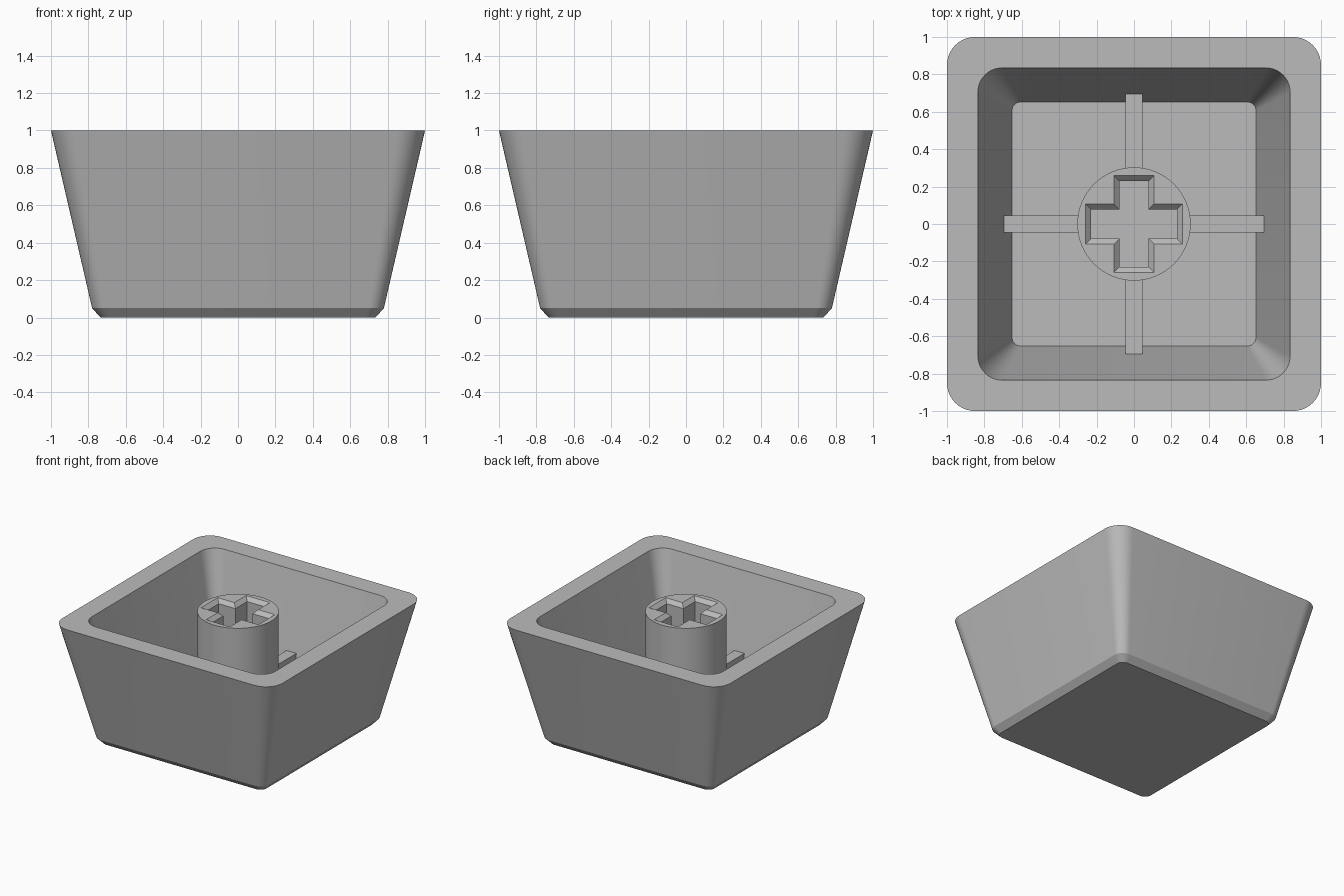
import bpy
import bmesh
from math import cos, sin, pi, radians

cube = bpy.data.objects.get("Cube")
if cube:
    bpy.data.objects.remove(cube, do_unlink=True)

grey = bpy.data.materials.new("plastic grey")
grey.use_nodes = True
colour = (0.5, 0.5, 0.5, 1)
grey.diffuse_color = colour
grey.node_tree.nodes["Principled BSDF"].inputs["Base Color"].default_value = colour


def rounded_square(half, radius, steps=10):
    """Outline of a square with rounded corners, anticlockwise."""
    inner = half - radius
    points = []
    for quarter, (sx, sy) in enumerate([(1, 1), (-1, 1), (-1, -1), (1, -1)]):
        for i in range(steps + 1):
            a = (quarter + i / steps) * pi / 2
            points.append((sx * inner + radius * cos(a), sy * inner + radius * sin(a)))
    return points


def circle(radius, sides=64):
    return [(radius * cos(2 * pi * i / sides), radius * sin(2 * pi * i / sides))
            for i in range(sides)]


def plus_sign(reach, width):
    """Outline of a plus sign, anticlockwise."""
    r, w = reach, width
    arm = [(r, -w), (r, w), (w, w)]
    points = []
    for _ in range(4):
        points += arm
        arm = [(-y, x) for x, y in arm]
    return points


def loft(name, rings):
    """Closed solid through a stack of (outline, height) rings."""
    bm = bmesh.new()
    loops = [[bm.verts.new((x, y, z)) for x, y in outline] for outline, z in rings]
    for low, high in zip(loops, loops[1:]):
        n = len(low)
        for i in range(n):
            j = (i + 1) % n
            bm.faces.new((low[i], low[j], high[j], high[i]))
    bm.faces.new(loops[0][::-1])
    bm.faces.new(loops[-1])
    bmesh.ops.recalc_face_normals(bm, faces=bm.faces)
    mesh = bpy.data.meshes.new(name)
    bm.to_mesh(mesh)
    bm.free()
    mesh.materials.append(grey)
    obj = bpy.data.objects.new(name, mesh)
    bpy.context.collection.objects.link(obj)
    return obj


def activate(obj):
    bpy.ops.object.select_all(action='DESELECT')
    obj.select_set(True)
    bpy.context.view_layer.objects.active = obj


def smooth(obj):
    activate(obj)
    bpy.ops.object.shade_smooth_by_angle(angle=radians(28))


FLOOR = 0.22

# Hollow tapered shell: chamfered base, outer wall, rim, inner wall and floor
shell = loft("shell", [
    (rounded_square(0.735, 0.055), 0),
    (rounded_square(0.78, 0.08), 0.05),
    (rounded_square(1.0, 0.15), 1),
    (rounded_square(0.835, 0.13), 1),
    (rounded_square(0.652, 0.045), FLOOR),
])
smooth(shell)

# Round stem with a chamfered plus-shaped socket
stem = loft("stem", [(circle(0.303), FLOOR - 0.02), (circle(0.303), 1)])
socket = loft("socket_cutter", [
    (plus_sign(0.23, 0.078), 0.4),
    (plus_sign(0.23, 0.078), 0.97),
    (plus_sign(0.29, 0.138), 1.03),
])
socket.hide_render = True
cut = stem.modifiers.new("socket", 'BOOLEAN')
cut.operation = 'DIFFERENCE'
cut.solver = 'EXACT'
cut.object = socket
activate(stem)
bpy.ops.object.modifier_apply(modifier=cut.name)
bpy.data.objects.remove(socket, do_unlink=True)
smooth(stem)

# Four low ribs joining the stem to the walls
for i, side in enumerate(["left", "back", "right", "front"]):
    outline = [(0.28, -0.045), (0.695, -0.045), (0.695, 0.045), (0.28, 0.045)]
    rib = loft(side + "_rib", [(outline, FLOOR - 0.02), (outline, 0.4)])
    rib.rotation_euler.z = i * pi / 2
